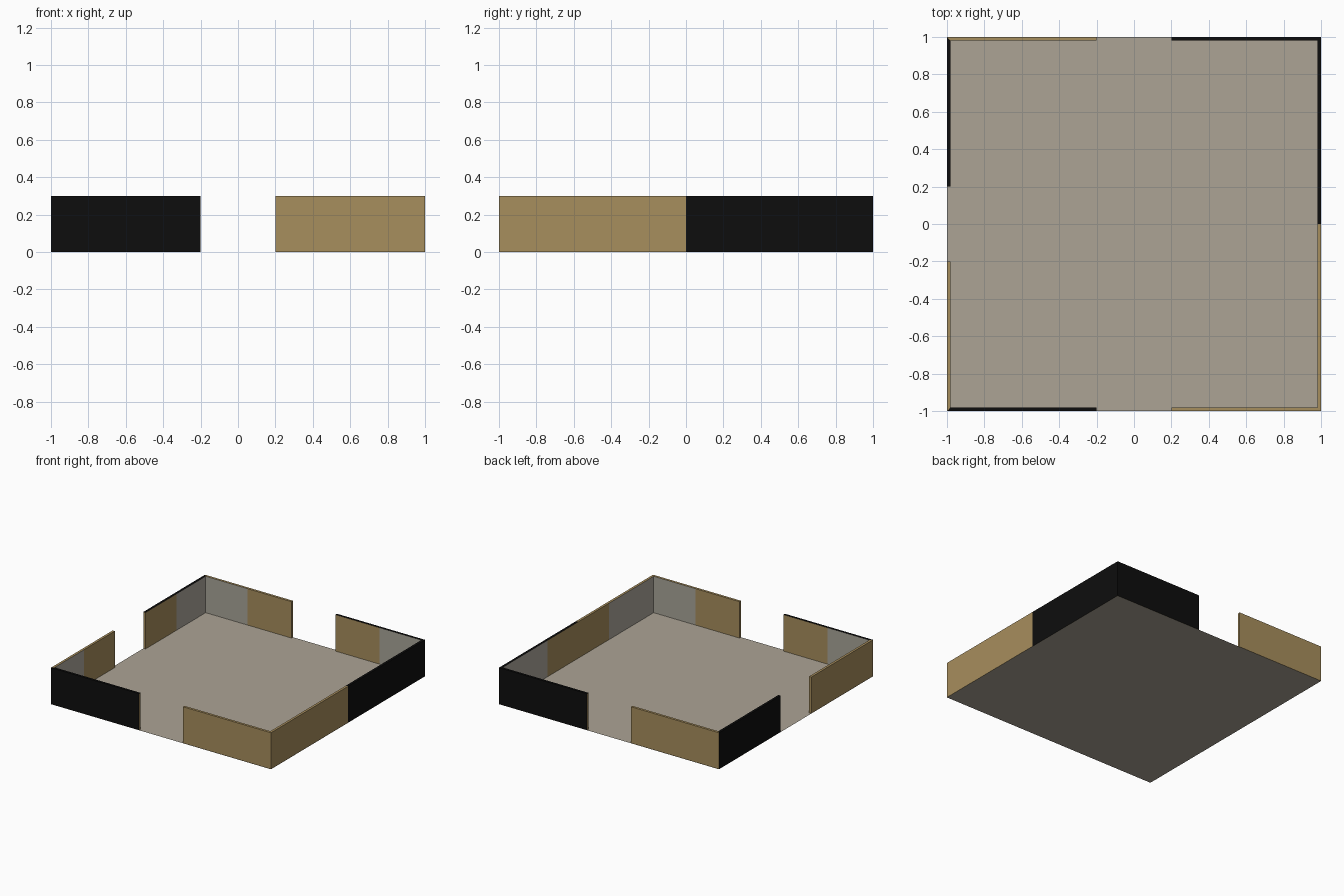
import bpy, bmesh
from mathutils import Vector

if "Cube" in bpy.data.objects:
    bpy.data.objects.remove(bpy.data.objects["Cube"])

HEIGHT, THICK, BASE = 0.3, 0.02, 0.001


def material(name, rgb):
    lin = [((c / 255 + 0.055) / 1.055) ** 2.4 if c > 10 else c / 255 / 12.92 for c in rgb]
    m = bpy.data.materials.new(name)
    m.diffuse_color = (*lin, 1)
    m.use_nodes = True
    m.node_tree.nodes["Principled BSDF"].inputs["Base Color"].default_value = m.diffuse_color
    return m


tan = material("tan board", (167, 142, 93))
black = material("black cladding", (13, 13, 13))
floor_mat = material("floor stone", (172, 164, 149))
plaster_green = material("greenish grey lining", (169, 165, 152))
plaster_warm = material("warm grey lining", (174, 167, 157))


def wall_panel(name, normal, sign, start, split, outer, lining):
    """Half a wall: runs from start to the mitred corner along the tangent."""
    n = Vector(normal)
    t = Vector((0, 0, 1)).cross(n) * sign
    bm = bmesh.new()
    columns = []
    for u_out, u_in in ((start, start), (split, split), (1, 1 - THICK)):
        out, inn = t * u_out + n, t * u_in + n * (1 - THICK)
        columns.append([bm.verts.new((p.x, p.y, z)) for p, z in
                        ((out, BASE), (out, HEIGHT), (inn, HEIGHT), (inn, BASE))])
    # material slots: 0 tan, 1 outside colour, 2 grey lining
    for seg in range(2):
        a, b = columns[seg], columns[seg + 1]
        for i, mat in enumerate((1, 1, 2 * seg, 0)):      # outside, top, inside, bottom
            j = (i + 1) % 4
            bm.faces.new((a[i], a[j], b[j], b[i])).material_index = mat
    if start > 0:                                         # end face at the opening
        bm.faces.new(columns[0]).material_index = 0
    bmesh.ops.recalc_face_normals(bm, faces=bm.faces)
    # keep the outside face pointing outwards
    for f in bm.faces:
        if f.material_index != 2 and all(abs(v.co.dot(n) - 1) < 1e-5 for v in f.verts):
            if f.normal.dot(n) < 0:
                bmesh.ops.reverse_faces(bm, faces=bm.faces)
            break
    me = bpy.data.meshes.new(name)
    bm.to_mesh(me)
    bm.free()
    for m in (tan, outer, lining):
        me.materials.append(m)
    bpy.context.collection.objects.link(bpy.data.objects.new(name, me))


# Floor
bpy.ops.mesh.primitive_plane_add(size=2)
floor = bpy.context.object
floor.name = "floor"
floor.data.materials.append(floor_mat)

# Walls: three with a central opening, the right one closed
walls = (
    ("front", (0, -1, 0), 0.2, 0.6, plaster_green, {-1: black, 1: tan}),
    ("right", (1, 0, 0), 0.0, 0.4, plaster_warm, {-1: tan, 1: black}),
    ("back", (0, 1, 0), 0.2, 0.6, plaster_green, {-1: black, 1: tan}),
    ("left", (-1, 0, 0), 0.2, 0.6, plaster_warm, {-1: black, 1: tan}),
)
for side, normal, start, split, lining, colours in walls:
    for sign, outer in colours.items():
        label = "black" if outer is black else "tan"
        wall_panel(f"{side}_wall_{label}", normal, sign, start, split, outer, lining)
